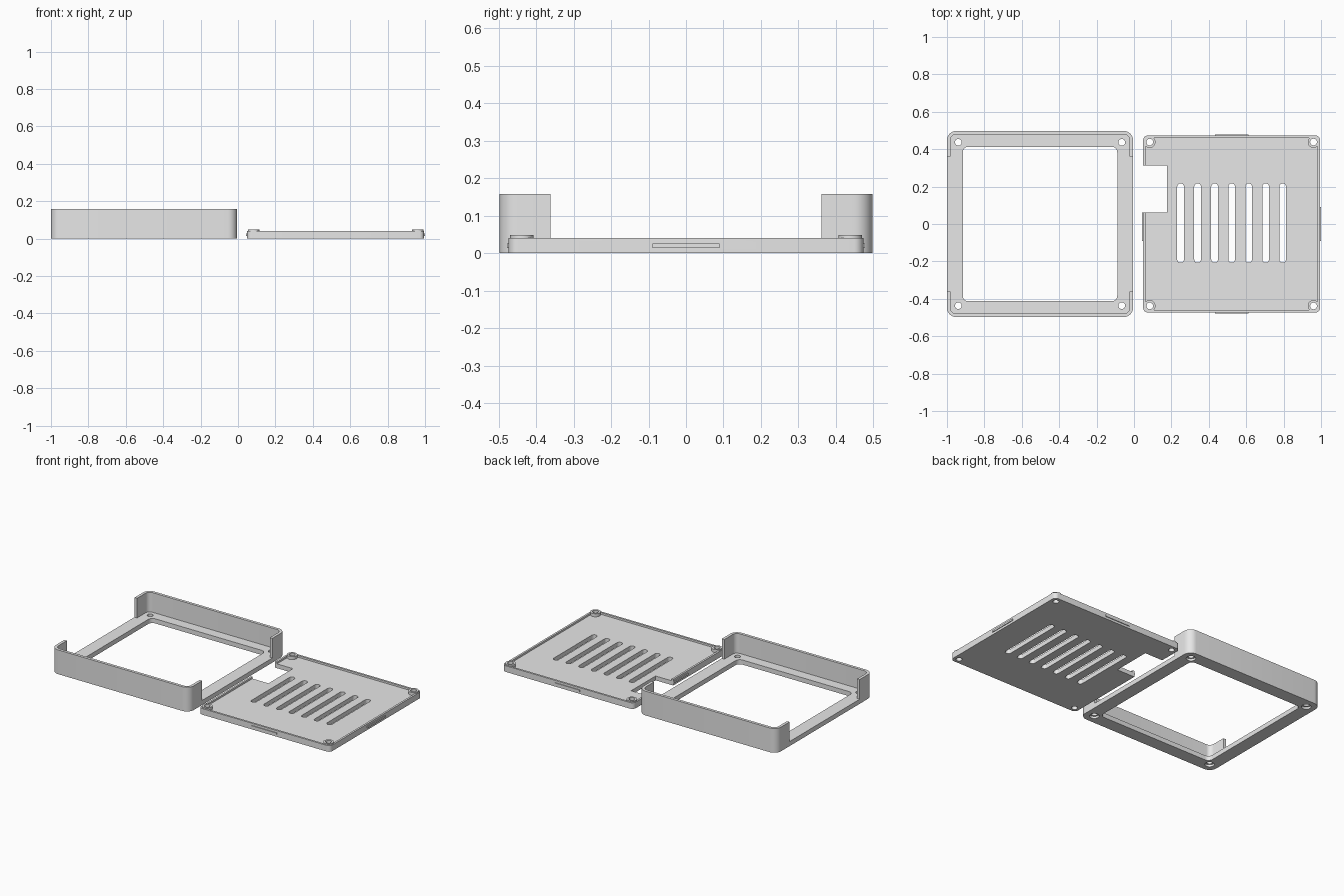
import bpy
import bmesh
import math

if "Cube" in bpy.data.objects:
    bpy.data.objects.remove(bpy.data.objects["Cube"], do_unlink=True)

grey = bpy.data.materials.new("light_grey_plastic")
grey.use_nodes = True
COLOUR = (0.8, 0.8, 0.8, 1)
grey.diffuse_color = COLOUR
grey.node_tree.nodes["Principled BSDF"].inputs["Base Color"].default_value = COLOUR


def prism(name, cx, cy, hx, hy, r, z0, z1, steps=8):
    """Upright prism whose outline is a rectangle with rounded corners."""
    points = []
    for i, (sx, sy) in enumerate([(1, 1), (-1, 1), (-1, -1), (1, -1)]):
        for k in range(steps + 1 if r else 1):
            a = (i + k / steps) * math.pi / 2
            p = (cx + sx * (hx - r) + r * math.cos(a),
                 cy + sy * (hy - r) + r * math.sin(a))
            if not points or math.dist(p, points[-1]) > 1e-5:
                points.append(p)
    if math.dist(points[0], points[-1]) < 1e-5:
        points.pop()
    bm = bmesh.new()
    face = bm.faces.new([bm.verts.new((x, y, z0)) for x, y in points])
    top = bmesh.ops.extrude_face_region(bm, geom=[face])["geom"]
    bmesh.ops.translate(bm, vec=(0, 0, z1 - z0),
                        verts=[v for v in top if isinstance(v, bmesh.types.BMVert)])
    bmesh.ops.recalc_face_normals(bm, faces=bm.faces)
    mesh = bpy.data.meshes.new(name)
    bm.to_mesh(mesh)
    bm.free()
    mesh.materials.append(grey)
    ob = bpy.data.objects.new(name, mesh)
    bpy.context.collection.objects.link(ob)
    return ob


def cylinder(name, x, y, r, z0, z1):
    return prism(name, x, y, r, r, r, z0, z1)


def combine(target, tool, operation="DIFFERENCE"):
    """Cut the tool from the target, or join it on, and remove the tool."""
    mod = target.modifiers.new(operation.lower(), "BOOLEAN")
    mod.operation, mod.solver, mod.object = operation, "EXACT", tool
    tool.hide_render = True
    bpy.context.view_layer.objects.active = target
    bpy.ops.object.modifier_apply(modifier=mod.name)
    bpy.data.objects.remove(tool, do_unlink=True)


def corners(cx, d):
    return [(cx + sx * d, sy * d) for sx in (-1, 1) for sy in (-1, 1)]


# Open frame with tall front and back walls that wrap round the corners
FX, FH, BASE, TALL = -0.5025, 0.4975, 0.03, 0.158
frame = prism("case_frame", FX, 0, FH, FH, 0.05, 0, TALL)
combine(frame, prism("cavity", FX, 0, 0.479, 0.479, 0.03, BASE, 0.3))
combine(frame, prism("side_gap", FX, 0, 0.7, 0.362, 0, BASE, 0.3))
combine(frame, prism("window", FX, 0, 0.413, 0.413, 0.03, -0.1, 0.3))
for x, y in corners(FX, 0.437):
    combine(frame, cylinder("screw_hole", x, y, 0.018, -0.1, 0.1))
    combine(frame, cylinder("screw_recess", x, y, 0.028, -0.1, 0.014))

# Cover plate with a thin raised rim
PX, PH, FLOOR, RIM = 0.522, 0.473, 0.028, 0.04
plate = prism("cover_plate", PX, 0, PH, PH, 0.025, 0, RIM)
combine(plate, prism("recess", PX, 0, PH - 0.013, PH - 0.013, 0.015, FLOOR, 0.2))

# Snap ridges in the middle of each side
for dx, dy in [(1, 0), (-1, 0), (0, 1), (0, -1)]:
    ridge = prism("ridge", PX + dx * PH, dy * PH,
                  0.005 if dx else 0.09, 0.005 if dy else 0.09, 0, 0.014, 0.026)
    combine(plate, ridge, "UNION")

# Corner bosses with screw holes
for x, y in corners(PX, 0.438):
    combine(plate, cylinder("boss", x, y, 0.031, 0.01, 0.048), "UNION")
    combine(plate, cylinder("screw_hole", x, y, 0.018, -0.1, 0.2))

# Connector notch and ventilation slots
combine(plate, prism("notch", 0.077, 0.187, 0.1, 0.126, 0, -0.1, 0.2))
for i in range(7):
    combine(plate, prism("slot", 0.249 + i * 0.091, 0.005, 0.018, 0.212, 0.018, -0.1, 0.2))

# Smooth the rounded corners and keep the edges sharp
for ob in (frame, plate):
    bpy.ops.object.select_all(action="DESELECT")
    ob.select_set(True)
    bpy.context.view_layer.objects.active = ob
    bpy.ops.object.shade_smooth_by_angle(angle=math.radians(30))
